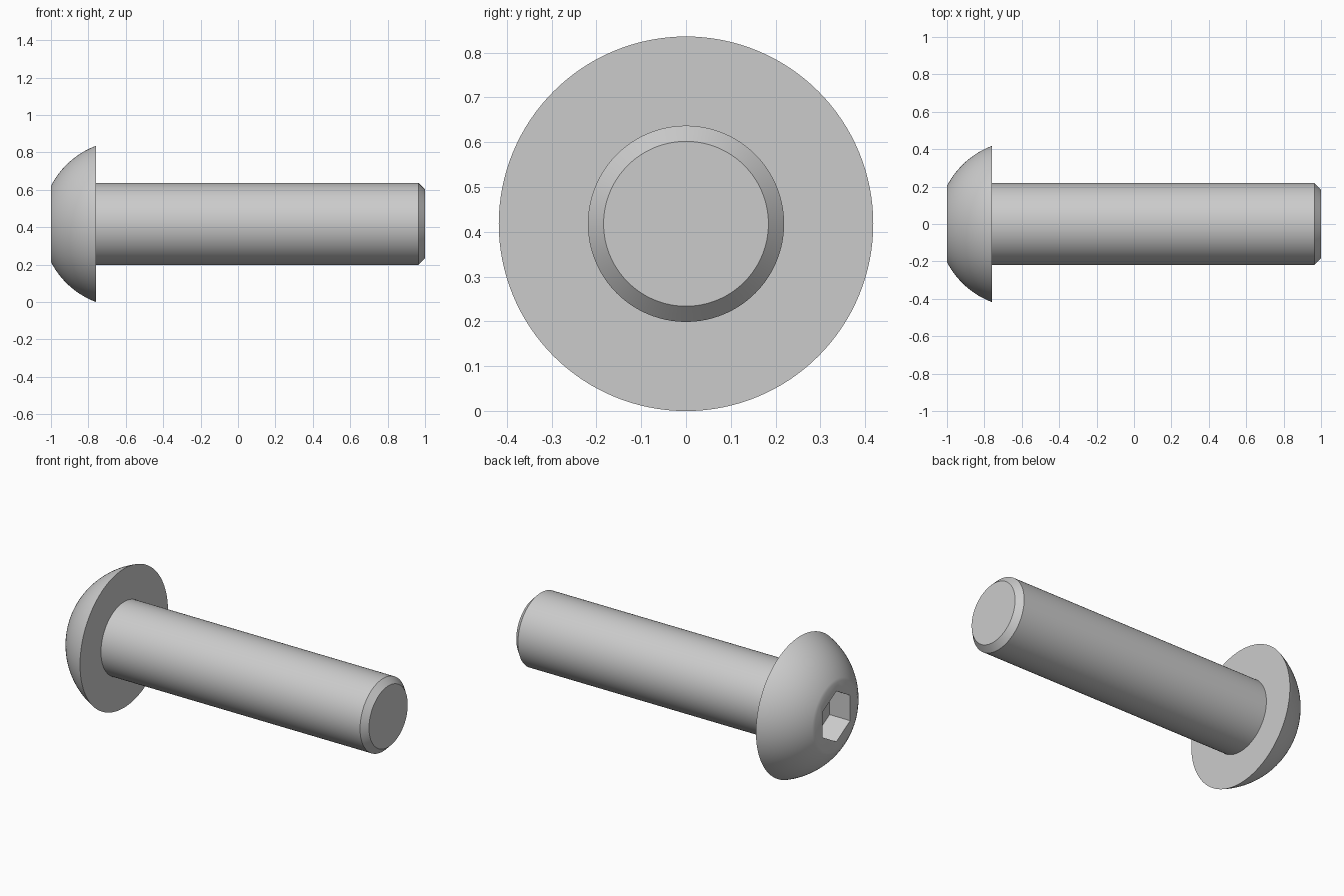
import bpy, bmesh
from math import cos, sin, pi, atan2
from mathutils import Matrix, Vector

if "Cube" in bpy.data.objects:
    bpy.data.objects.remove(bpy.data.objects["Cube"])

SEG = 128
HEAD_R, SHANK_R, TOP_R = 0.418, 0.219, 0.203
X_TOP, X_SEAT, X_TIP = -1.0, -0.758, 1.0
CHAMFER = 0.035
HEX_R, HEX_DEPTH = 0.152, 0.137


def make_object(name, bm):
    bmesh.ops.recalc_face_normals(bm, faces=bm.faces)
    mesh = bpy.data.meshes.new(name)
    bm.to_mesh(mesh)
    bm.free()
    obj = bpy.data.objects.new(name, mesh)
    bpy.context.collection.objects.link(obj)
    obj.location.z = HEAD_R
    return obj


def lathe(name, profile):
    """Revolve (x, radius) points round the x axis and cap both ends."""
    bm = bmesh.new()
    rings = [[bm.verts.new((x, r * sin(2 * pi * i / SEG), r * cos(2 * pi * i / SEG)))
              for i in range(SEG)] for x, r in profile]
    for a, b in zip(rings, rings[1:]):
        for i in range(SEG):
            j = (i + 1) % SEG
            bm.faces.new((a[i], a[j], b[j], b[i]))
    bm.faces.new(rings[0])
    bm.faces.new(rings[-1])
    return make_object(name, bm)


# Domed head (arc centred on the axis), shank and chamfered tip
cx = (X_SEAT**2 + HEAD_R**2 - X_TOP**2 - TOP_R**2) / (2 * (X_SEAT - X_TOP))
radius = Vector((X_TOP - cx, TOP_R)).length
a0, a1 = atan2(TOP_R, cx - X_TOP), atan2(HEAD_R, cx - X_SEAT)
steps = 20
dome = [(cx - radius * cos(a), radius * sin(a))
        for a in (a0 + (a1 - a0) * k / steps for k in range(steps + 1))]
screw = lathe("button_head_screw", dome + [
    (X_SEAT, SHANK_R), (X_TIP - CHAMFER, SHANK_R), (X_TIP, SHANK_R - CHAMFER)])

# Hexagonal socket, corners pointing up and down
bm = bmesh.new()
bmesh.ops.create_cone(bm, cap_ends=True, segments=6, radius1=HEX_R, radius2=HEX_R,
                      depth=2 * HEX_DEPTH)
corner = max(bm.verts, key=lambda v: v.co.x).co
bmesh.ops.rotate(bm, verts=bm.verts,
                 matrix=Matrix.Rotation(-atan2(corner.y, corner.x), 3, 'Z'))
bmesh.ops.rotate(bm, verts=bm.verts, matrix=Matrix.Rotation(pi / 2, 3, 'Y'))
bmesh.ops.translate(bm, verts=bm.verts, vec=(X_TOP, 0, 0))
cutter = make_object("socket_cutter", bm)
cutter.hide_render = True

cut = screw.modifiers.new("socket", 'BOOLEAN')
cut.operation = 'DIFFERENCE'
cut.solver = 'EXACT'
cut.object = cutter
bpy.context.view_layer.objects.active = screw
screw.select_set(True)
bpy.ops.object.modifier_apply(modifier=cut.name)
bpy.data.objects.remove(cutter)
bpy.ops.object.shade_smooth_by_angle()
